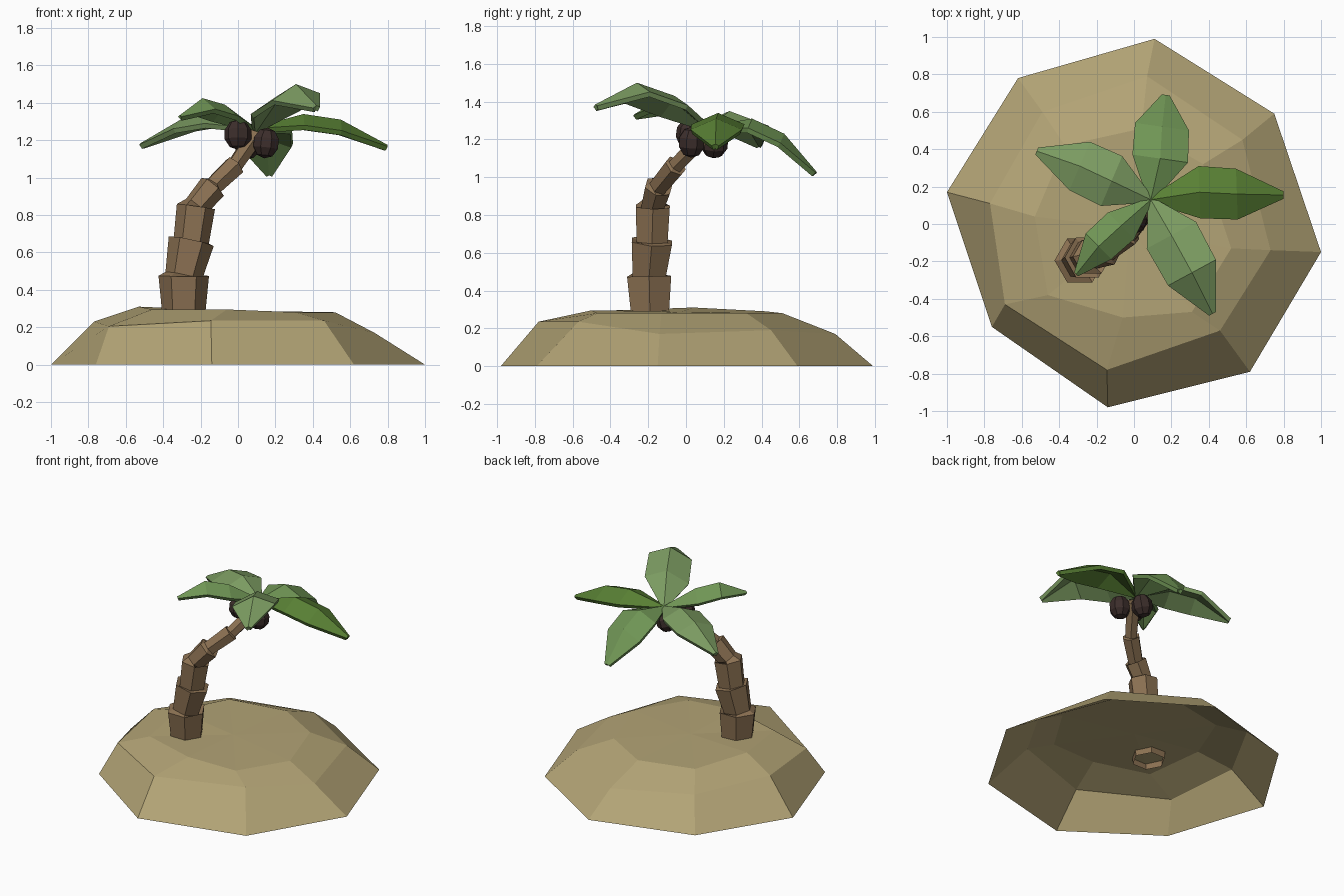
import bpy
from math import cos, sin, pi
from mathutils import Vector

if "Cube" in bpy.data.objects:
    bpy.data.objects.remove(bpy.data.objects["Cube"])


def material(name, rgb):
    m = bpy.data.materials.new(name)
    m.diffuse_color = (*rgb, 1)
    m.use_nodes = True
    m.node_tree.nodes["Principled BSDF"].inputs["Base Color"].default_value = m.diffuse_color
    return m


SAND = material("sand", (0.45, 0.37, 0.18))
BARK = material("bark", (0.26, 0.165, 0.085))
NUT = material("nut", (0.045, 0.027, 0.024))
GREENS = [material("green_mid", (0.16, 0.30, 0.09)),
          material("green_deep", (0.10, 0.22, 0.035)),
          material("green_pale", (0.20, 0.33, 0.12))]


def loft(name, sections, mat, closed=True, cap=False):
    """Skin a list of equally sized point sections with quads."""
    n = len(sections[0])
    verts = [p for s in sections for p in s]
    faces = []
    for i in range(len(sections) - 1):
        for k in range(n if closed else n - 1):
            a, b = i * n + k, i * n + (k + 1) % n
            faces.append((a, b, b + n, a + n))
    if cap:
        last = sections[-1]
        verts.append(sum((Vector(p) for p in last), Vector()) / n)
        base = (len(sections) - 1) * n
        faces += [(base + k, base + (k + 1) % n, len(verts) - 1) for k in range(n)]
    me = bpy.data.meshes.new(name)
    me.from_pydata([tuple(v) for v in verts], [], faces)
    me.materials.append(mat)
    ob = bpy.data.objects.new(name, me)
    bpy.context.collection.objects.link(ob)
    return ob


# Sand island: irregular octagonal rings, open underneath
shore = [(1, -.15, 0), (.75, .59, 0), (.11, .99, 0), (-.62, .78, 0),
         (-1, .17, 0), (-.76, -.55, 0), (-.14, -.98, 0), (.62, -.79, 0)]
slope = [(.73, -.14, .17), (.58, .45, .19), (.07, .79, .17), (-.49, .60, .20),
         (-.77, .11, .23), (-.69, -.43, .205), (-.145, -.78, .235), (.46, -.57, .235)]
crest = [(.52, -.13, .28), (.37, .32, .28), (.04, .51, .28), (-.37, .42, .29),
         (-.53, .04, .31), (-.46, -.38, .295), (-.06, -.50, .295), (.31, -.47, .28)]
loft("sand_island", [shore, slope, crest], SAND, cap=True)

# Trunk: hexagonal flared segments along a leaning path, open at the foot
path = [Vector(p) for p in [(-.29, -.19, .25), (-.29, -.195, .475), (-.25, -.18, .66),
                            (-.225, -.175, .845), (-.135, -.145, .95),
                            (-.02, -.055, 1.06), (.09, .10, 1.22)]]
foot_r = [.113, .10, .095, .068, .055, .045]
top_r = [.135, .123, .103, .078, .062, .05]


def ring(center, axis, r):
    u = Vector((1, 0, 0))
    u = (u - axis * u.dot(axis)).normalized()
    v = axis.cross(u)
    return [center + r * (cos(k * pi / 3) * u + sin(k * pi / 3) * v) for k in range(6)]


rings = []
for i in range(6):
    axis = (path[i + 1] - path[i]).normalized()
    rings += [ring(path[i], axis, foot_r[i]), ring(path[i + 1], axis, top_r[i])]
loft("trunk", rings, BARK, cap=True)

# Coconuts: faceted, slightly elongated
for i, (x, y, z) in enumerate([(0, .02, 1.23), (.15, .03, 1.185), (.055, .15, 1.18)]):
    bpy.ops.mesh.primitive_uv_sphere_add(segments=8, ring_count=5, radius=.075,
                                         location=(x, y, z),
                                         rotation=(.15 * (i - 1), .12 * i, .4 * i))
    nut = bpy.context.object
    nut.name = f"coconut_{i + 1}"
    nut.scale = (1, 1, 1.1)
    nut.data.materials.append(NUT)

# Fronds: folded blades defined by midrib, half width and edge droops
ROOT = (.09, .13, 1.27)


def frond(name, midrib, half, drop_left, drop_right, mat):
    pts = [Vector(ROOT)] + [Vector(p) for p in midrib]
    d = pts[-1] - pts[0]
    side = Vector((-d.y, d.x, 0)).normalized()
    sections = []
    for p, w in zip(pts, (.12, 1, .97, .14)):
        down = Vector((0, 0, -1)) * min(w, 1)
        sections.append([p + side * half * w + down * drop_left, p,
                         p - side * half * w + down * drop_right])
    ob = loft(name, sections, mat, closed=False)
    mod = ob.modifiers.new("thickness", 'SOLIDIFY')
    mod.thickness = .028
    mod.offset = -1


frond("frond_back", [(.14, .35, 1.31), (.15, .52, 1.23), (.17, .69, 1.03)],
      .15, .05, .05, GREENS[0])
frond("frond_right", [(.35, .17, 1.34), (.55, .16, 1.31), (.80, .155, 1.175)],
      .14, .06, .06, GREENS[1])
frond("frond_front", [(.20, -.06, 1.43), (.31, -.26, 1.50), (.42, -.48, 1.385)],
      .15, .05, .09, GREENS[2])
frond("frond_front_left", [(-.07, -.01, 1.39), (-.19, -.12, 1.425), (-.31, -.27, 1.335)],
      .10, .06, .07, GREENS[0])
frond("frond_back_left", [(-.12, .23, 1.35), (-.29, .31, 1.32), (-.52, .39, 1.185)],
      .145, .06, .05, GREENS[2])
